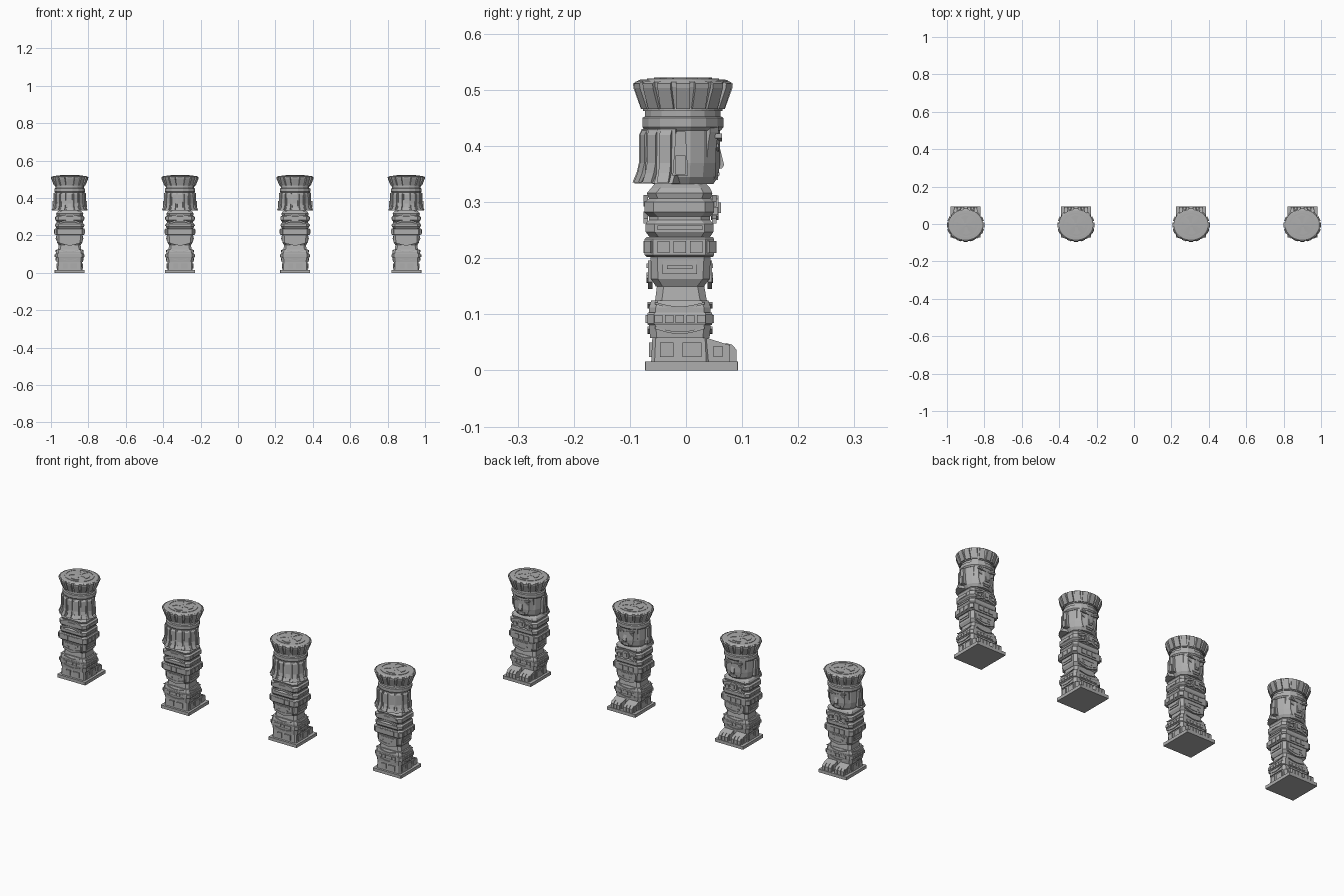
import bpy, bmesh, math
from mathutils import Vector

cube = bpy.data.objects.get("Cube")
if cube:
    bpy.data.objects.remove(cube)

stone = bpy.data.materials.new("grey_stone")
stone.use_nodes = True
GREY = (0.42, 0.42, 0.42, 1)
stone.diffuse_color = GREY
stone.node_tree.nodes["Principled BSDF"].inputs["Base Color"].default_value = GREY

parts = {}       # part name -> bmesh, shared by all four statues
MID = -0.011     # middle of the body in y
OVAL = 0.89      # head depth relative to its width
X, Y, Z = Vector((1, 0, 0)), Vector((0, 1, 0)), Vector((0, 0, 1))


def loft(name, rings):
    bm = parts.setdefault(name, bmesh.new())
    rows = [[bm.verts.new(p) for p in ring] for ring in rings]
    n = len(rows[0])
    faces = [bm.faces.new(rows[0][::-1]), bm.faces.new(rows[-1])]
    for a, b in zip(rows, rows[1:]):
        faces += [bm.faces.new((a[i], a[(i + 1) % n], b[(i + 1) % n], b[i])) for i in range(n)]
    bmesh.ops.recalc_face_normals(bm, faces=faces)


def block(name, sections, c=0.012):
    """Square body with cut corners; sections are (z, half width, y back, y front)."""
    rings = []
    for z, h, a, b in sections:
        rings.append([(h - c, a, z), (h, a + c, z), (h, b - c, z), (h - c, b, z),
                      (c - h, b, z), (-h, b - c, z), (-h, a + c, z), (c - h, a, z)])
    loft(name, rings)


def drum(name, sections, n=16):
    """Oval turned shape; sections are (z, radius)."""
    turn = [math.tau * (i + 0.5) / n for i in range(n)]
    loft(name, [[(r * math.cos(t), MID / 2 + OVAL * r * math.sin(t), z) for t in turn]
                for z, r in sections])


def extrude(name, pts, u, n, lo, hi, origin=Vector((0, 0, 0)), up=Z):
    loft(name, [[origin + u * a + up * b + n * d for a, b in pts] for d in (lo, hi)])


def rect(a, b, w, h):
    return [(a - w, b - h), (a + w, b - h), (a + w, b + h), (a - w, b + h)]


def swag(z, half, drop, thick, steps=8):
    """Curved strip that hangs lowest in the middle."""
    us = [half * (2 * i / steps - 1) for i in range(steps + 1)]
    curve = [(a, z - drop * math.cos(a / half * math.pi / 2)) for a in us]
    return curve + [(a, b + thick) for a, b in reversed(curve)]


def on_sides(name, pts_list, hx, hy, depth, which="NSEW"):
    """Raise flat outlines on chosen faces of the square body."""
    sides = {"N": (X, Y, hy), "S": (X, -Y, hy), "E": (Y, X, hx), "W": (Y, -X, hx)}
    for key in which:
        u, n, d = sides[key]
        for pts in pts_list:
            extrude(name, pts, u, n, d - 0.004, d + depth, Y * MID)


def radial(name, profile, half, angle):
    """Profile (radius, z) given a width and set around the oval head."""
    d = Vector((math.cos(angle), OVAL * math.sin(angle), 0))
    t = Vector((-math.sin(angle), math.cos(angle), 0))
    extrude(name, profile, d, t, -half, half, Y * MID / 2)


# Base and feet
block("base_plinth", [(0, .08, -.073, .093), (.016, .08, -.073, .093)], .001)
block("leg_block", [(.016, .068, -.062, .042), (.058, .066, -.06, .04)], .006)
on_sides("leg_panels", [rect(-.023, .037, .012, .013), rect(.022, .037, .017, .013)],
         .067, .051, .004, "EWS")
foot = [(.02, .016), (.078, .016), (.078, .045), (.04, .057), (.02, .057)]
toe = [(.07, .016), (.09, .016), (.09, .037), (.082, .046), (.07, .049)]
for s in (-1, 1):
    extrude("feet", foot, Y, X * s, .008, .064)
    for i in range(3):
        extrude("toes", toe, Y, X * s, .01 + .018 * i, .025 + .018 * i)
    extrude("foot_panels", rect(.057, .034, .008, .01), Y, X * s, .06, .067)

# Skirt with hanging trims and a studded band
block("skirt", [(.058, .071, -.064, .042), (.08, .073, -.066, .044),
                (.112, .073, -.066, .044), (.125, .069, -.062, .04)])
block("skirt_band", [(.081, .075, -.068, .046), (.084, .077, -.069, .047),
                     (.1, .077, -.069, .047), (.103, .075, -.068, .046)])
on_sides("skirt_studs", [rect(a * .019, .092, .0075, .007) for a in (-2, -1, 0, 1, 2)],
         .077, .058, .003)
on_sides("skirt_trims", [swag(.118, .044, .008, .004), swag(.074, .044, .009, .004)],
         .072, .055, .003)

# Waist, hip panels and aprons
block("waist", [(.125, .062, -.055, .037), (.165, .056, -.05, .03)])
block("hips", [(.15, .06, -.054, .032), (.163, .068, -.062, .042), (.202, .07, -.063, .044)])
on_sides("hip_frames", [rect(0, .184, .031, .012)], .069, .053, .003, "EW")
on_sides("hip_slots", [rect(0, .184, .023, .003)], .072, .053, .003, "EW")
apron = [(-.05, .196), (-.05, .158), (-.025, .15), (0, .145), (.025, .15), (.05, .158), (.05, .196)]
on_sides("aprons", [apron], .069, .053, .004, "NS")
on_sides("apron_trims", [swag(.165, .046, .009, .004), rect(0, .187, .035, .004),
                         rect(-.022, .172, .005, .003), rect(.022, .172, .005, .003)],
         .069, .057, .002, "NS")

# Studded belt
block("belt", [(.202, .075, -.07, .048), (.206, .08, -.074, .05),
               (.234, .08, -.074, .05), (.238, .075, -.07, .048)], .015)
on_sides("belt_studs", [rect(a * .029, .22, .011, .011) for a in (-1, 0, 1)],
         .08, .062, .003)
for sx in (-1, 1):
    for sy in (-1, 1):
        n = Vector((sx, sy, 0)).normalized()
        t = Vector((-sy, sx, 0)).normalized()
        corner = Vector((sx * .0725, MID + sy * .0555, 0))
        extrude("belt_corners", rect(0, .22, .008, .011), t, n, -.004, .004, corner)

# Layered torso
block("torso", [(.238, .07, -.065, .043), (.247, .076, -.072, .049), (.261, .076, -.072, .049),
                (.268, .07, -.066, .043), (.274, .07, -.066, .043), (.282, .077, -.074, .05),
                (.3, .077, -.074, .05), (.306, .07, -.066, .044), (.316, .073, -.07, .047),
                (.325, .068, -.062, .043), (.334, .055, -.055, .035)], .016)
on_sides("arm_bands", [swag(.262, .055, -.012, .009), swag(.292, .055, -.012, .009)],
         .076, .061, .004, "NS")
on_sides("arm_cuffs", [rect(0, .291, .022, .007), rect(0, .254, .04, .004)],
         .076, .06, .003, "EW")
pendant = [(.02 * math.cos(math.tau * i / 8), .29 + .022 * math.sin(math.tau * i / 8))
           for i in range(8)]
on_sides("chest_pendant", [pendant], .076, .06, .009, "N")
on_sides("pendant_boss", [rect(0, .29, .008, .009)], .076, .069, .004, "N")
on_sides("chest_clasps", [rect(-.037, .284, .009, .007), rect(.037, .284, .009, .007)],
         .076, .06, .008, "N")

# Head and face
drum("head_core", [(.332, .062), (.345, .072), (.37, .076), (.438, .076)])
block("face", [(.332, .036, -.02, .043), (.345, .048, -.02, .053), (.37, .056, -.02, .053),
               (.4, .058, -.02, .054), (.425, .058, -.02, .058), (.436, .058, -.02, .058)], .015)
nose = [(.045, .41), (.057, .41), (.068, .366), (.064, .36), (.045, .36)]
extrude("nose", nose, Y, X, -.009, .009)
extrude("lips", rect(0, .35, .02, .003), X, Y, .05, .06)
extrude("lips", rect(0, .342, .015, .003), X, Y, .045, .057)
for s in (-1, 1):
    brow = [(.006, .408), (.048, .414), (.048, .422), (.006, .415)]
    extrude("brows", brow, X * s, Y, .05, .064)
    eye = [(.014, .396), (.026, .39), (.042, .397), (.028, .404)]
    extrude("eyes", eye, X * s, Y, .045, .058)
    # Side flaps over the ears
    flap = [(-.024, .347), (.004, .347), (-.001, .426), (-.018, .426)]
    extrude("ear_flaps", flap, Y, X * s, .07, .086)
    extrude("ear_pendants", rect(-.01, .366, .009, .017), Y, X * s, .082, .092)

# Hair strands flaring out behind
strand = [(.06, .335), (.101, .335), (.093, .352), (.088, .37), (.088, .42), (.083, .428), (.06, .428)]
inner = [(.06, .333), (.097, .333), (.085, .35), (.081, .43), (.06, .43)]
for i in range(7):
    angle = math.radians(-90 + (i - 3) * 22)
    radial("hair_strands", strand, .011, angle)
    radial("hair_back", inner, .018, angle)

# Headband and flared crown
drum("headband", [(.428, .078), (.434, .083), (.45, .083), (.453, .077), (.465, .077)])
drum("crown", [(.462, .08), (.468, .08), (.505, .093), (.514, .094), (.518, .088), (.5215, .005)], 32)
panel = [(.07, .466), (.084, .466), (.099, .503), (.1, .511), (.094, .515), (.08, .512)]
for i in range(16):
    radial("crown_panels", panel, .0125, math.tau * i / 16)

# Carved ring and cross on top
for i in range(24):
    a, b = math.tau * i / 24, math.tau * (i + 1) / 24
    pts = [(r * math.cos(t), OVAL * r * math.sin(t))
           for r, t in ((.066, a), (.072, a), (.072, b), (.066, b))]
    extrude("top_ring", pts, X, Z, .516, .5205, Y * MID / 2, Y)
for i in range(4):
    angle = math.tau * i / 4 + .12
    d = Vector((math.cos(angle), math.sin(angle), 0))
    t = Vector((-d.y, d.x, 0))
    petal = [(.01, -.006), (.03, -.009), (.044, -.022), (.052, 0), (.044, .022), (.03, .009), (.01, .006)]
    extrude("top_cross", petal, d, Z, .517, .522, Y * MID / 2, t)

# Place four matching statues in a row
for name, bm in parts.items():
    mesh = bpy.data.meshes.new(name)
    bm.to_mesh(mesh)
    bm.free()
    mesh.materials.append(stone)
    for k, x in enumerate((-.9, -.31, .305, .9), 1):
        ob = bpy.data.objects.new(f"{name}_{k}", mesh)
        ob.location.x = x
        bpy.context.scene.collection.objects.link(ob)
